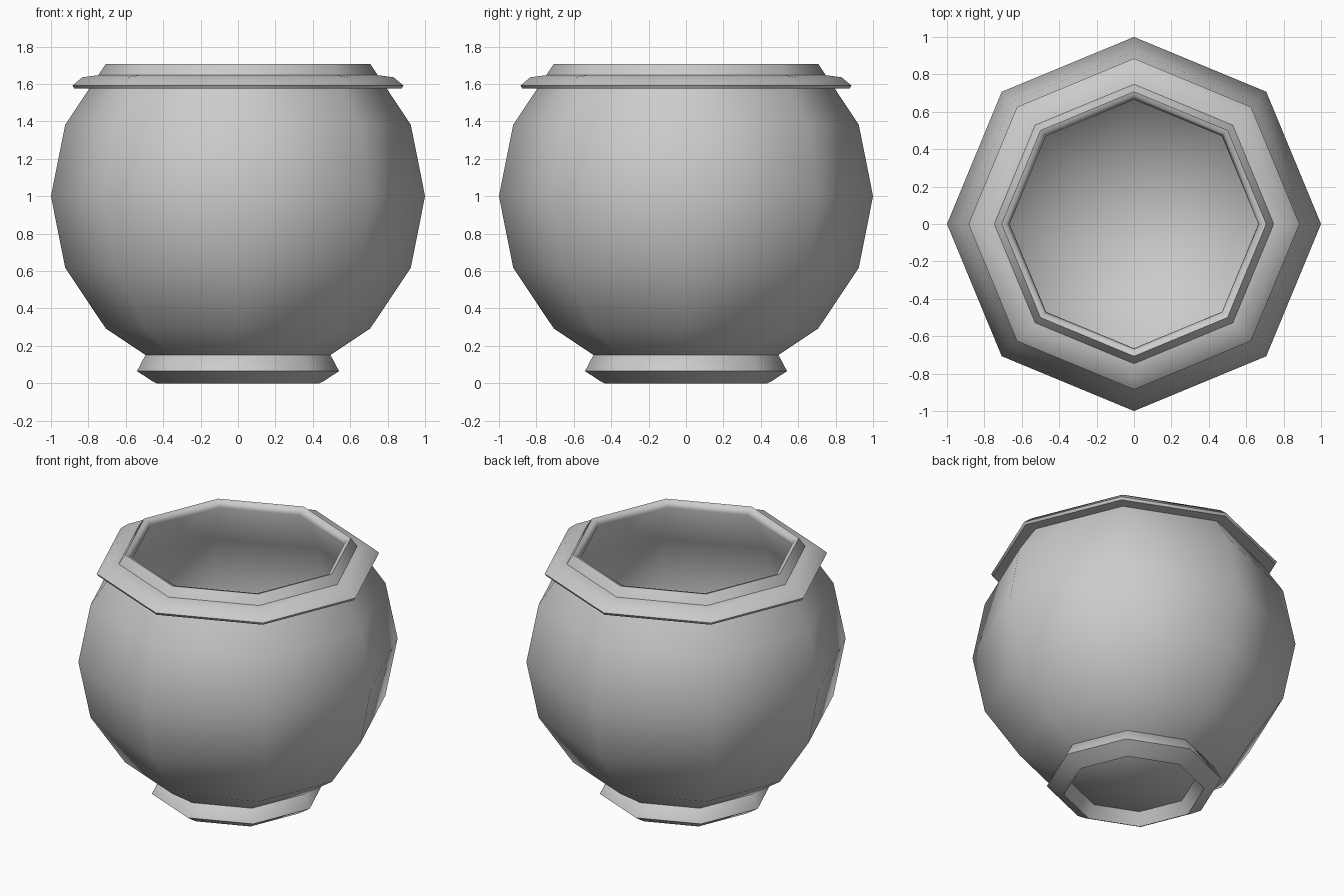
import bpy, bmesh
from math import sin, cos, pi, radians

if "Cube" in bpy.data.objects:
    bpy.data.objects.remove(bpy.data.objects["Cube"])

SEGMENTS = 8


def lathe(name, profile, closed=False, sharp=60):
    """Spin an (r, z) profile around z into an eight-sided part."""
    bm = bmesh.new()
    rings = []
    for r, z in profile:
        if r == 0:
            rings.append([bm.verts.new((0, 0, z))] * SEGMENTS)
        else:
            rings.append([bm.verts.new((r * cos(2 * pi * i / SEGMENTS),
                                        r * sin(2 * pi * i / SEGMENTS), z))
                          for i in range(SEGMENTS)])
    pairs = list(zip(rings, rings[1:]))
    if closed:
        pairs.append((rings[-1], rings[0]))
    for a, b in pairs:
        for i in range(SEGMENTS):
            j = (i + 1) % SEGMENTS
            bm.faces.new(list(dict.fromkeys((a[i], a[j], b[j], b[i]))))
    bmesh.ops.recalc_face_normals(bm, faces=bm.faces)
    mesh = bpy.data.meshes.new(name)
    bm.to_mesh(mesh)
    bm.free()
    mesh.shade_smooth()
    mesh.set_sharp_from_angle(angle=radians(sharp))
    obj = bpy.data.objects.new(name, mesh)
    bpy.context.collection.objects.link(obj)
    return obj


def arc(radius):
    """Sphere profile from the bottom pole up to the mouth."""
    pts = [(0, 1 - radius)]
    for k in range(1, 7):
        a = k * pi / 8
        pts.append((radius * sin(a), 1 - radius * cos(a)))
    return pts


# Hollow bowl: outer sphere, lip, inner sphere
lathe("pot_body", arc(1.0) + [(0.682, 1.7)] + arc(0.94)[::-1])

# Flat collar just below the mouth
lathe("rim_collar", [(0.79, 1.575), (0.875, 1.575), (0.885, 1.592),
                     (0.832, 1.636), (0.74, 1.648)], closed=True, sharp=50)

# Flared foot ring, open beneath
lathe("foot_ring", [(0.46, 0.17), (0.49, 0.16), (0.54, 0.065), (0.46, 0.012),
                    (0.435, 0.0), (0.38, 0.085)], closed=True)
